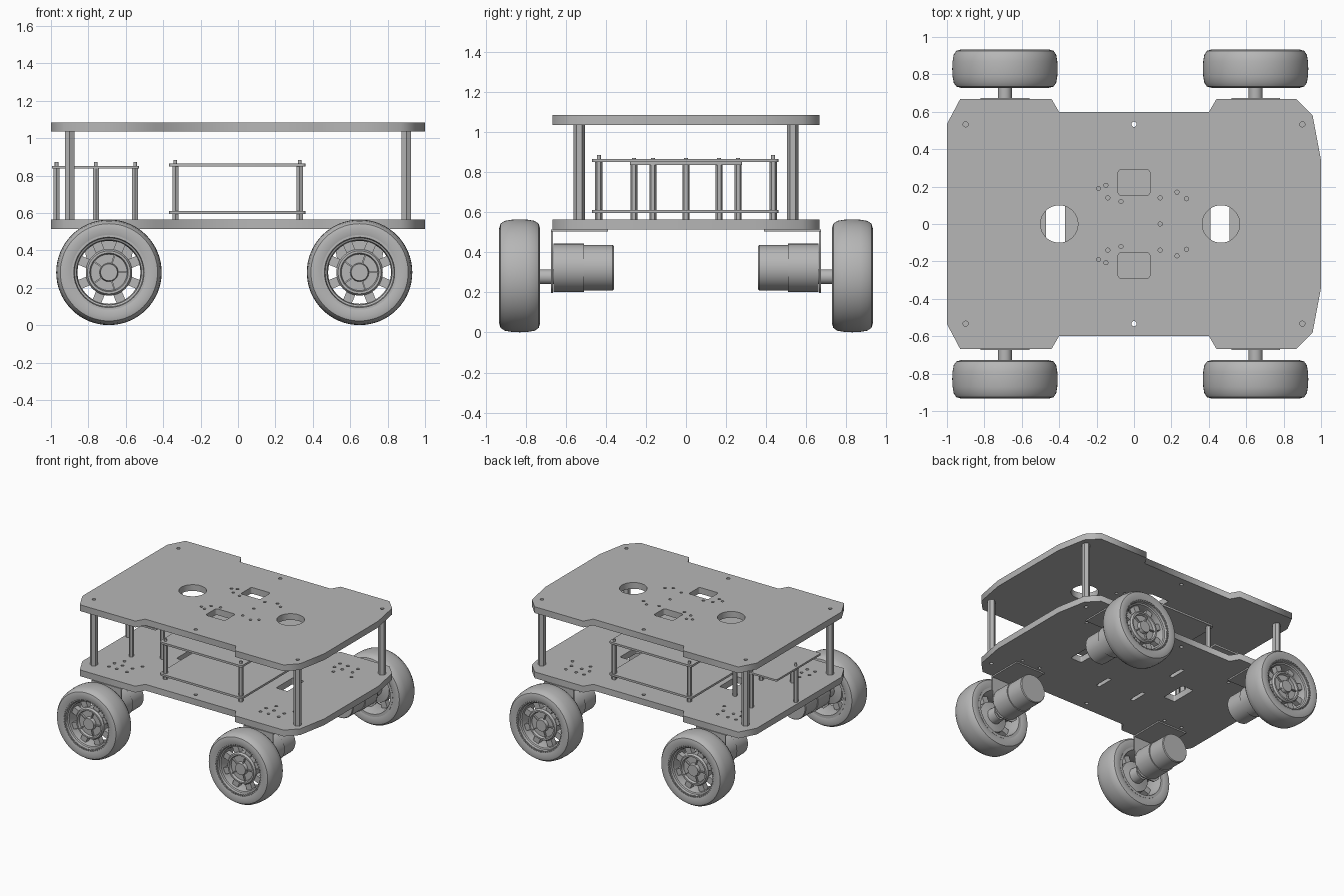
import bpy, bmesh
from math import sin, cos, pi, radians
from mathutils import Matrix, Vector

cube = bpy.data.objects.get("Cube")
if cube:
    bpy.data.objects.remove(cube, do_unlink=True)

gray = bpy.data.materials.new("plain_gray")
gray.use_nodes = True
gray.diffuse_color = (0.47, 0.47, 0.47, 1)
gray.node_tree.nodes["Principled BSDF"].inputs["Base Color"].default_value = gray.diffuse_color


def select(obj):
    bpy.ops.object.select_all(action='DESELECT')
    obj.select_set(True)
    bpy.context.view_layer.objects.active = obj


def finish(name, bm, smooth=True):
    bmesh.ops.remove_doubles(bm, verts=bm.verts, dist=1e-5)
    bmesh.ops.recalc_face_normals(bm, faces=bm.faces)
    mesh = bpy.data.meshes.new(name)
    bm.to_mesh(mesh)
    bm.free()
    mesh.materials.append(gray)
    obj = bpy.data.objects.new(name, mesh)
    bpy.context.collection.objects.link(obj)
    if smooth:
        select(obj)
        bpy.ops.object.shade_smooth_by_angle(angle=radians(35))
    return obj


def lathe(name, profile, closed=False, steps=48):
    """Turn a (radius, y) profile about the y axis."""
    bm = bmesh.new()
    rings = [[bm.verts.new((r * cos(a), y, r * sin(a))) for r, y in profile]
             for a in (2 * pi * i / steps for i in range(steps))]
    n = len(profile)
    for i in range(steps):
        a, b = rings[i], rings[(i + 1) % steps]
        for j in range(n if closed else n - 1):
            k = (j + 1) % n
            bm.faces.new((a[j], a[k], b[k], b[j]))
    bmesh.ops.dissolve_degenerate(bm, dist=1e-6, edges=bm.edges)
    return finish(name, bm)


def radial_bars(name, count, r0, r1, width, y0, y1):
    """Bars spread like spokes about the y axis."""
    bm = bmesh.new()
    for i in range(count):
        m = (Matrix.Rotation(2 * pi * (i + 0.5) / count, 4, 'Y')
             @ Matrix.Translation(((r0 + r1) / 2, (y0 + y1) / 2, 0))
             @ Matrix.Diagonal((r1 - r0, y1 - y0, width, 1)))
        bmesh.ops.create_cube(bm, size=1, matrix=m)
    return finish(name, bm, False)


def box(name, lo, hi):
    lo, hi = Vector(lo), Vector(hi)
    bm = bmesh.new()
    bmesh.ops.create_cube(bm, size=1, matrix=Matrix.Translation((lo + hi) / 2)
                          @ Matrix.Diagonal((*(hi - lo), 1)))
    return finish(name, bm, False)


def rod(name, x, y, z0, z1, r, sides):
    bm = bmesh.new()
    bmesh.ops.create_cone(bm, cap_ends=True, segments=sides, radius1=r, radius2=r,
                          depth=z1 - z0, matrix=Matrix.Translation((x, y, (z0 + z1) / 2)))
    return finish(name, bm, sides > 8)


def circle(x, y, r, n=16):
    return [(x + r * cos(2 * pi * i / n), y + r * sin(2 * pi * i / n)) for i in range(n)]


def rounded(x, y, w, h, r=0.015):
    """Rounded rectangle loop centred on x, y."""
    loop = []
    for k, (sx, sy) in enumerate(((1, 1), (-1, 1), (-1, -1), (1, -1))):
        for s in range(4):
            a = pi / 2 * (k + s / 3)
            loop.append((x + sx * (w / 2 - r) + r * cos(a), y + sy * (h / 2 - r) + r * sin(a)))
    return loop


def sheet(name, loops, z, thick):
    """Flat plate: first loop is the outline, the others are holes."""
    cu = bpy.data.curves.new(name, 'CURVE')
    cu.dimensions, cu.fill_mode, cu.extrude = '2D', 'BOTH', thick / 2
    for loop in loops:
        sp = cu.splines.new('POLY')
        sp.points.add(len(loop) - 1)
        for p, (x, y) in zip(sp.points, loop):
            p.co = (x, y, 0, 1)
        sp.use_cyclic_u = True
    obj = bpy.data.objects.new(name, cu)
    bpy.context.collection.objects.link(obj)
    select(obj)
    bpy.ops.object.convert(target='MESH')
    obj = bpy.context.view_layer.objects.active
    bm = bmesh.new()
    bm.from_mesh(obj.data)
    bpy.data.objects.remove(obj, do_unlink=True)
    bmesh.ops.translate(bm, verts=bm.verts, vec=(0, 0, z))
    return finish(name, bm, False)


# Chassis plates
half = [(-1, .535), (-.93, .667), (-.44, .667), (-.4, .598), (.4, .598),
        (.44, .667), (.87, .667), (.955, .58), (1, .34)]
outline = half + [(x, -y) for x, y in reversed(half)]
edge_holes = [circle(x, s * .533, .014) for x in (-.9, 0, .9) for s in (-1, 1)]

small = [(-.19, .19), (-.15, .207), (-.14, .14), (-.07, .12), (.14, .14), (.23, .17), (.28, .135)]
upper = [outline, circle(-.4, 0, .1, 40), circle(.465, 0, .1, 40), circle(.14, 0, .011)]
upper += edge_holes + [circle(x, s * y, .011) for x, y in small for s in (-1, 1)]
upper += [rounded(0, s * .222, .17, .135) for s in (-1, 1)]
sheet("upper_plate", upper, 1.06, .05)

lower = [outline, rounded(-.42, 0, .1, .21, .01), rounded(.46, 0, .1, .21, .01)] + edge_holes
for s in (-1, 1):
    for cx in (-.69, .65):
        lower += [circle(cx + dx, s * y, .012) for dx in (-.1, -.03, .06) for y in (.43, .5)]
        lower += [circle(cx + dx, s * .36, .012) for dx in (-.06, .1)]
    lower += [rounded(x, s * .22, .03, .14, .012) for x in (-.22, .1)]
sheet("lower_plate", lower, .54, .05)

# Corner posts between the plates
for x in (-.9, .9):
    for y in (-.533, .533):
        rod("corner_post", x, y, .565, 1.035, .029, 6)

# Central two-tier tray
corners = [(x, y) for x in (-.335, .33) for y in (-.435, .435)]
for name, z in (("tray_lower_board", .604), ("tray_upper_board", .858)):
    sheet(name, [rounded(-.004, -.004, .73, .93, .02)], z, .016)
for x, y in corners:
    rod("tray_standoff", x, y, .565, .85, .019, 6)
    rod("tray_screw", x, y, .85, .885, .01, 12)

# Rear board on five standoffs
sheet("rear_board", [rounded(-.763, 0, .465, .56, .01)], .844, .014)
for x, y in ((-.97, 0), (-.76, .26), (-.76, -.26), (-.55, .165), (-.55, -.165)):
    rod("rear_standoff", x, y, .565, .838, .018, 6)
    rod("rear_screw", x, y, .838, .872, .01, 12)

# Wheel, built about its own axle
axle = .283
wheel = [
    lathe("tire", [(.2, .737), (.235, .728), (.26, .735), (.274, .755), (.28, .79), (.282, .83),
                   (.28, .87), (.274, .905), (.26, .926), (.235, .933), (.2, .924)], True, 64),
    lathe("rim", [(.201, .735), (.201, .918), (.188, .918), (.184, .9), (.174, .895),
                  (.168, .86), (.168, .79), (.18, .735)], True, 64),
    radial_bars("rim_teeth", 60, .19, .2, .009, .91, .926),
    radial_bars("spokes", 8, .1, .175, .05, .83, .875),
    lathe("hub", [(0, .73), (.055, .73), (.06, .8), (.118, .81), (.124, .88), (.115, .895),
                  (.103, .895), (.097, .875), (.05, .875), (.045, .9), (0, .9)]),
    radial_bars("hub_ribs", 5, .04, .1, .008, .87, .888),
]

# Motor, with its shaft offset below the body
body = lathe("motor", [(0, .36), (.108, .36), (.113, .366), (.113, .51), (.12, .51), (.12, .662), (0, .662)])
body.data.transform(Matrix.Translation((0, 0, .04)))
shaft = lathe("shaft", [(0, .65), (.037, .65), (.037, .76), (0, .76)], steps=24)
shaft.data.transform(Matrix.Translation((0, 0, -.005)))

# Bent mounting bracket
tab = box("bracket_tab", (-.13, .39, .221), (.13, .674, .232))
face = sheet("bracket_face", [[(-.13, .232), (-.13, .13), (-.1, -.05), (-.06, -.085),
                               (.06, -.085), (.1, -.05), (.13, .13), (.13, .232)]], 0, .01)
face.data.transform(Matrix.Translation((0, .669, 0)) @ Matrix.Rotation(pi / 2, 4, 'X'))

# Place the drive units at the four corners
for part in wheel + [body, shaft, tab, face]:
    base = part.name
    for x, end in ((-.69, "rear"), (.65, "front")):
        for turn, side in ((0, "left"), (pi, "right")):
            copy = bpy.data.objects.new(f"{end}_{side}_{base}", part.data)
            copy.location = (x, 0, axle)
            copy.rotation_euler.z = turn
            bpy.context.collection.objects.link(copy)
    bpy.data.objects.remove(part, do_unlink=True)
